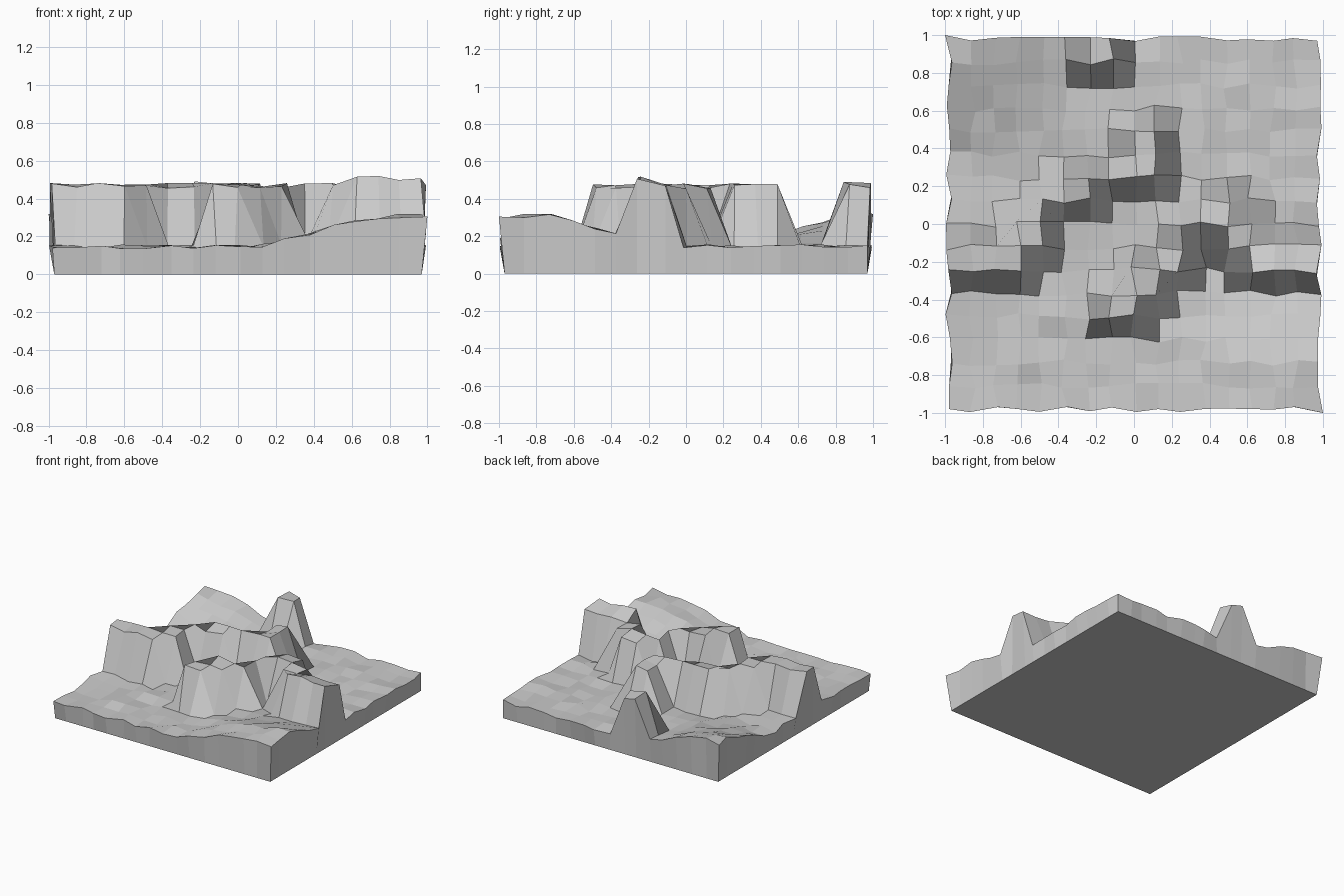
import bpy, bmesh, random

if "Cube" in bpy.data.objects:
    bpy.data.objects.remove(bpy.data.objects["Cube"])

random.seed(4)
N = 16
STEP = 1.96 / N

# raised cliff tops: grid row -> inclusive column ranges
CLIFFS = {
    4: [(7, 8)], 5: [(7, 9)],
    6: [(0, 3), (8, 10), (13, 16)],
    7: [(0, 4), (10, 10), (12, 16)],
    8: [(3, 4), (10, 13)],
    9: [(4, 6), (11, 12)],
    10: [(5, 9)], 11: [(8, 9)], 12: [(8, 9)],
    15: [(6, 7)], 16: [(6, 7)],
}


def ramp(v, a, b):
    t = max(0.0, min(1.0, (v - a) / (b - a)))
    return t * t * (3 - 2 * t)


def is_cliff(i, j):
    return any(a <= i <= b for a, b in CLIFFS.get(j, []))


def height(i, j, x, y):
    z = 0.143 + random.uniform(-0.014, 0.014)
    z += 0.168 * ramp(x, 0.0, 0.85) * ramp(y, -0.1, -0.78)    # front right hill
    z += 0.185 * ramp(x, -0.1, -0.95) * ramp(y, 0.25, 0.97)   # back left hill
    if is_cliff(i, j):
        z += 0.325
        if j == 6 and i > 12:
            z += 0.02
    return z


# ground surface: jittered grid
bm = bmesh.new()
grid = []
for j in range(N + 1):
    row = []
    for i in range(N + 1):
        x = -0.98 + i * STEP + random.uniform(-0.018, 0.018)
        y = -0.98 + j * STEP + random.uniform(-0.018, 0.018)
        row.append(bm.verts.new((x, y, height(i, j, x, y))))
    grid.append(row)
# pin the outer corners
for i, j, x, y in ((0, 0, -0.98, -0.98), (N, 0, 1, -1), (N, N, 0.97, 0.97), (0, N, -1, 1)):
    grid[j][i].co.x, grid[j][i].co.y = x, y
for j in range(N):
    for i in range(N):
        bm.faces.new((grid[j][i], grid[j][i + 1], grid[j + 1][i + 1], grid[j + 1][i]))

# side walls down to a flat underside
rim = ([grid[0][i] for i in range(N)] + [grid[j][N] for j in range(N)]
       + [grid[N][i] for i in range(N, 0, -1)] + [grid[j][0] for j in range(N, 0, -1)])
foot = []
for v in rim:
    fx = max(-0.975, min(0.975, v.co.x))
    fy = max(-0.975, min(0.975, v.co.y))
    if abs(fx) > 0.93:
        fx = 0.97 if fx > 0 else -0.97
    if abs(fy) > 0.93:
        fy = 0.97 if fy > 0 else -0.97
    foot.append(bm.verts.new((fx, fy, 0)))
for k in range(len(rim)):
    n = (k + 1) % len(rim)
    bm.faces.new((rim[n], rim[k], foot[k], foot[n]))
bm.faces.new(list(reversed(foot)))
bmesh.ops.recalc_face_normals(bm, faces=bm.faces)

mesh = bpy.data.meshes.new("terrain_tile")
bm.to_mesh(mesh)
bm.free()
bpy.context.collection.objects.link(bpy.data.objects.new("terrain_tile", mesh))
